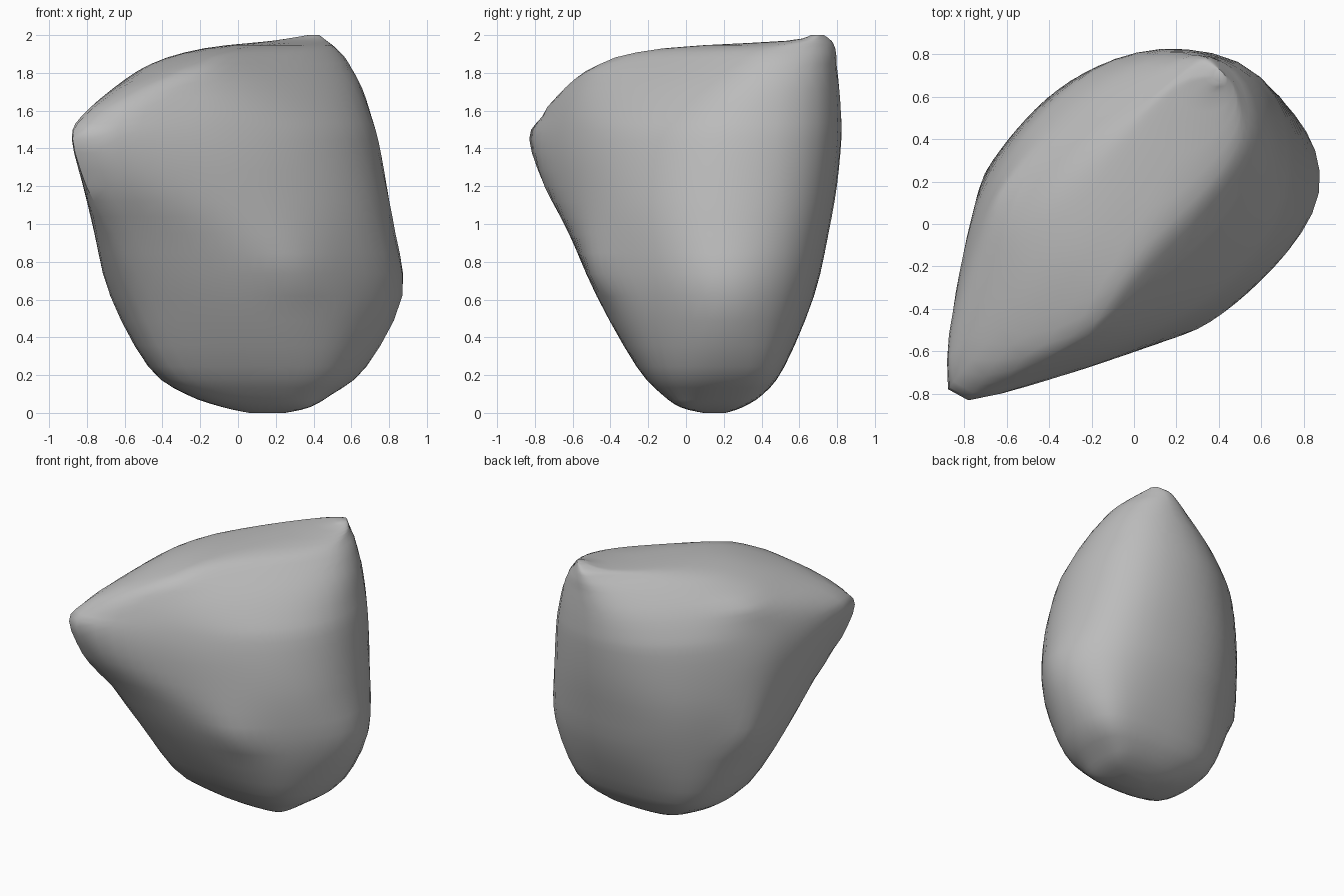
import bpy, bmesh, math
from mathutils import Vector

cube = bpy.data.objects.get("Cube")
if cube:
    bpy.data.objects.remove(cube, do_unlink=True)

SEGMENTS = 56      # points around each ring
STEPS = 3          # rings between two levels

# Width limits at each level: height, then the reach towards
# right, back right, back, back left, left, front left, front, front right
LEVELS = [
    (0, .25, .3, .21, .07, -.06, -.14, -.09, .09),
    (.03, .38, .44, .3, .22, .08, .01, .03, .25),
    (.1, .5, .58, .41, .37, .28, .22, .13, .34),
    (.24, .68, .75, .52, .54, .475, .44, .26, .47),
    (.62, .88, .885, .68, .655, .68, .68, .475, .595),
    (.95, .835, .91, .755, .705, .76, .9, .62, .61),
    (1.2, .79, .915, .8, .71, .82, 1.08, .75, .585),
    (1.45, .745, .915, .825, .69, .88, 1.19, .83, .53),
    (1.57, .71, .905, .825, .655, .83, 1.08, .765, .47),
    (1.72, .66, .885, .815, .58, .66, .82, .665, .36),
    (1.85, .59, .855, .8, .47, .46, .49, .47, .23),
    (1.93, .52, .825, .79, .38, .18, .12, .12, .12),
    (1.97, .47, .81, .77, .33, -.18, -.56, -.53, -.09),
    (2, .43, .8, .73, .24, -.37, -.745, -.66, -.175),
]

# Two long flanks that narrow the body to a snout at the front left
FLANKS = [(math.radians(289), .57), (math.radians(166), .75)]


def blend(a, b, c, d, t):
    """Smooth interpolation from b to c."""
    return tuple(
        q + t / 2 * (r - p + t * (2*p - 5*q + 4*r - s + t * (3*(q - r) + s - p)))
        for p, q, r, s in zip(a, b, c, d))


def clip(polygon, normal, reach):
    """Cut away the part of a polygon beyond a line."""
    kept = []
    for p, q in zip(polygon, polygon[1:] + polygon[:1]):
        dp, dq = normal.dot(p) - reach, normal.dot(q) - reach
        if dp <= 0:
            kept.append(p)
        if dp * dq < 0:
            kept.append(p.lerp(q, dp / (dp - dq)))
    return kept


def round_corners(polygon):
    """Cut each corner at a quarter of its edges."""
    rounded = []
    for p, q in zip(polygon, polygon[1:] + polygon[:1]):
        rounded += [p.lerp(q, .25), p.lerp(q, .75)]
    return rounded


def ring(level):
    """Rounded outline touching the limits of one level."""
    z, *reach = level
    limits = [(i * math.pi / 4, r) for i, r in enumerate(reach)]
    shrink = max(0, z - 1.3) ** 2 * .55
    limits += [(a, r - shrink) for a, r in FLANKS]
    outline = [Vector(p) for p in ((-2, -2), (2, -2), (2, 2), (-2, 2))]
    for a, r in limits:
        outline = clip(outline, Vector((math.cos(a), math.sin(a))), r)
    for _ in range(3):
        outline = round_corners(outline)
    centre = sum(outline, Vector((0, 0))) / len(outline)

    # Even angles around the centre, so that the rings line up
    edges = []
    for p, q in zip(outline, outline[1:] + outline[:1]):
        normal = Vector((q.y - p.y, p.x - q.x))
        edges.append((normal, normal.dot(p - centre)))
    points = []
    for k in range(SEGMENTS):
        angle = math.tau * k / SEGMENTS
        ray = Vector((math.cos(angle), math.sin(angle)))
        radius = min(gap / n.dot(ray) for n, gap in edges if n.dot(ray) > 1e-9)
        points.append((*(centre + ray * radius), z))
    return points


# Rings from bottom to top
rings = []
last = len(LEVELS) - 1
for i in range(last):
    around = [LEVELS[min(max(j, 0), last)] for j in range(i - 1, i + 3)]
    rings += [ring(blend(*around, s / STEPS)) for s in range(STEPS)]
rings.append(ring(LEVELS[-1]))

# Skin the rings and close both ends
bm = bmesh.new()
loops = [[bm.verts.new(p) for p in points] for points in rings]
for low, high in zip(loops, loops[1:]):
    for k in range(SEGMENTS):
        n = (k + 1) % SEGMENTS
        bm.faces.new((low[k], low[n], high[n], high[k]))
bm.faces.new(loops[0][::-1])
bm.faces.new(loops[-1])

# Even out small ripples on the flanks, keeping the tips in place
inner = [v for loop in loops[6:-9] for v in loop if v.co.x + v.co.y > -1.3]
bmesh.ops.smooth_vert(bm, verts=inner, factor=.5,
                      use_axis_x=True, use_axis_y=True, use_axis_z=True)

mesh = bpy.data.meshes.new("rock")
bm.to_mesh(mesh)
bm.free()
rock = bpy.data.objects.new("rock", mesh)
bpy.context.collection.objects.link(rock)

# Stone colour
stone = bpy.data.materials.new("stone grey")
stone.use_nodes = True
colour = (.5, .5, .5, 1)
stone.diffuse_color = colour
stone.node_tree.nodes["Principled BSDF"].inputs["Base Color"].default_value = colour
mesh.materials.append(stone)

bpy.context.view_layer.objects.active = rock
rock.select_set(True)
bpy.ops.object.shade_smooth_by_angle(angle=math.radians(50))
